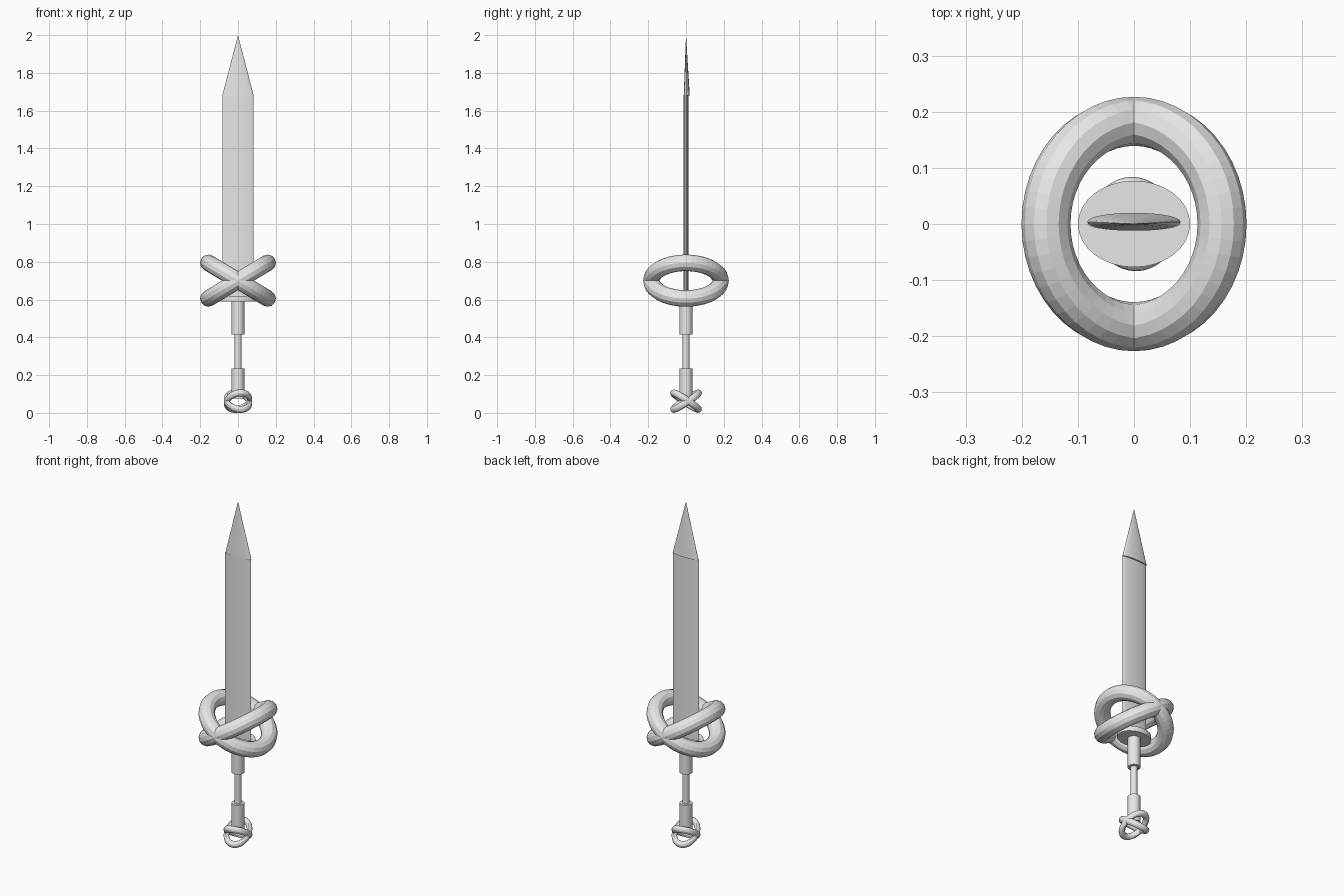
import bpy, math
from mathutils import Matrix

if "Cube" in bpy.data.objects:
    bpy.data.objects.remove(bpy.data.objects["Cube"])

steel = bpy.data.materials.new("light_grey")
steel.diffuse_color = (0.8, 0.8, 0.8, 1)
steel.use_nodes = True
steel.node_tree.nodes["Principled BSDF"].inputs["Base Color"].default_value = steel.diffuse_color


def finish(name):
    ob = bpy.context.object
    ob.name = name
    ob.data.materials.append(steel)
    return ob


def column(name, rx, ry, z0, z1, top=1.0, y=0.0):
    """Elliptical cylinder between two heights; top=0 gives a cone."""
    bpy.ops.mesh.primitive_cone_add(vertices=32, radius1=1, radius2=top, depth=1)
    ob = finish(name)
    ob.scale = (rx, ry, z1 - z0)
    ob.location = (0, y, (z0 + z1) / 2)
    return ob


def ring(name, major, minor, z, axis, tilt, turn=0.0, squash=1.0):
    """Torus, squashed along x, tilted about an axis, then turned about z."""
    bpy.ops.mesh.primitive_torus_add(major_radius=major, minor_radius=minor,
                                     major_segments=48, minor_segments=12)
    ob = finish(name)
    ob.data.transform(Matrix.Translation((0, 0, z))
                      @ Matrix.Rotation(math.radians(turn), 4, 'Z')
                      @ Matrix.Rotation(math.radians(tilt), 4, axis)
                      @ Matrix.Diagonal((squash, 1, 1, 1)))
    return ob


# Blade with a pointed tip whose base overhangs the back slightly
column("blade", 0.083, 0.012, 0.61, 1.68)
tip = column("blade_tip", 0.083, 0.016, 1.68, 2.0, top=0.0, y=0.004)
for v in tip.data.vertices:
    if v.co.z > 0:
        v.co.y -= 0.25          # bring the point back over the centre line

# Plate under the blade and stepped handle
column("guard_plate", 0.10, 0.077, 0.59, 0.62)
column("upper_collar", 0.034, 0.034, 0.415, 0.60)
column("grip_rod", 0.018, 0.018, 0.22, 0.43)
column("lower_collar", 0.034, 0.034, 0.075, 0.235)

# Crossed rings of the guard and of the pommel
for side, s in (("left", 1), ("right", -1)):
    ring("guard_ring_" + side, 0.183, 0.0437, 0.70, 'Y', 31 * s)
    ring("pommel_ring_" + side, 0.079, 0.0185, 0.062, 'X', 33.4 * s,
         turn=13, squash=0.77)
